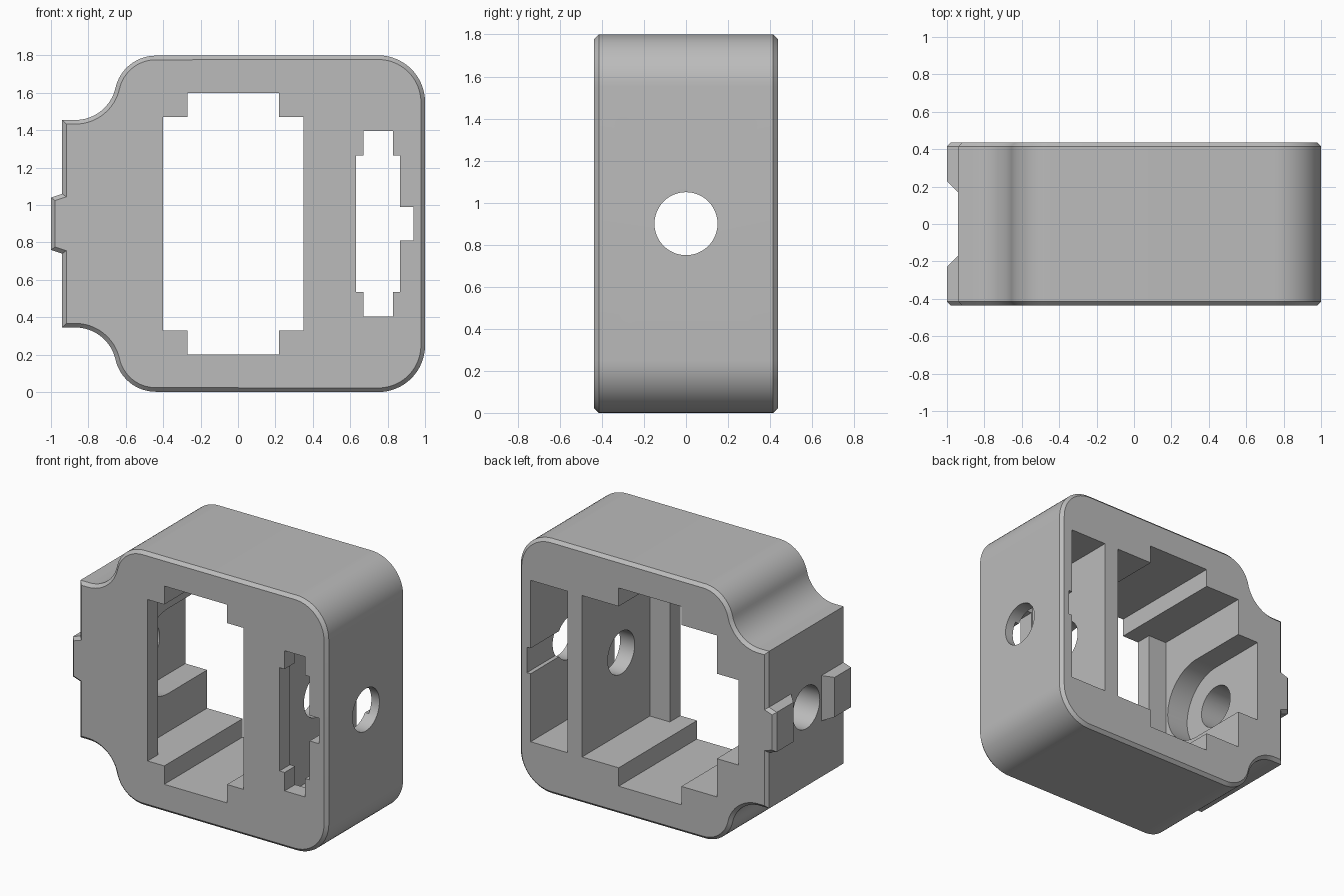
import bpy, bmesh
from math import sin, cos, pi, radians, atan2, hypot

cube = bpy.data.objects.get("Cube")
if cube:
    bpy.data.objects.remove(cube, do_unlink=True)

grey = bpy.data.materials.new("plain grey")
grey.use_nodes = True
grey.diffuse_color = (0.5, 0.5, 0.5, 1)
grey.node_tree.nodes["Principled BSDF"].inputs["Base Color"].default_value = (0.5, 0.5, 0.5, 1)

HALF = 0.437      # half depth of the block
MID = 0.9         # height of the symmetry plane
PLATE = -0.32     # back of the front plate
FAR = 0.7         # safely outside the block


def arc(cx, cz, r, a0, a1, n=16):
    return [(cx + r * cos(radians(a0 + (a1 - a0) * i / n)),
             cz + r * sin(radians(a0 + (a1 - a0) * i / n))) for i in range(n + 1)]


def prism(name, points, axis, lo, hi, chamfer=0):
    """Extrude a 2D outline along an axis, optionally chamfering both ends."""
    place = {"x": lambda u, v, t: (t, u, v),
             "y": lambda u, v, t: (u, t, v),
             "z": lambda u, v, t: (u, v, t)}[axis]
    bm = bmesh.new()
    a = [bm.verts.new(place(u, v, lo)) for u, v in points]
    b = [bm.verts.new(place(u, v, hi)) for u, v in points]
    caps = [bm.faces.new(a), bm.faces.new(b[::-1])]
    n = len(points)
    for i in range(n):
        j = (i + 1) % n
        bm.faces.new((a[i], b[i], b[j], a[j]))
    bmesh.ops.recalc_face_normals(bm, faces=bm.faces[:])
    if chamfer:
        rims = [e for f in caps for e in f.edges]
        bmesh.ops.bevel(bm, geom=rims, offset=chamfer, segments=1,
                        profile=0.5, affect="EDGES")
    mesh = bpy.data.meshes.new(name)
    bm.to_mesh(mesh)
    bm.free()
    mesh.materials.append(grey)
    obj = bpy.data.objects.new(name, mesh)
    bpy.context.scene.collection.objects.link(obj)
    return obj


cutters = []


def cut(name, points, axis, lo, hi):
    cutter = prism(name, points, axis, lo, hi)
    cutter.hide_render = True
    cutters.append(cutter)


def cut_box(name, x0, x1, half_height, y0, y1):
    """Window through the depth, centred on the symmetry plane."""
    z0, z1 = MID - half_height, MID + half_height
    cut(name, [(x0, z0), (x1, z0), (x1, z1), (x0, z1)], "y", y0, y1)


# Upper half outline: rounded right corner, S-shaped left shoulder, latch bump
shoulder = (-0.44, 1.578)
hollow = (-0.87, 1.675)
dx, dz = hollow[0] - shoulder[0], hollow[1] - shoulder[1]
turn = atan2(dz, dx) * 180 / pi
radius = hypot(dx, dz) / 2
upper = arc(0.75, 1.55, 0.25, 0, 90)
upper += arc(*shoulder, radius, 90, turn)
upper += arc(*hollow, radius, turn - 180, -90)[1:]
upper += [(-0.94, hollow[1] - radius), (-0.94, 1.06), (-1, 1.04)]
lower = [(x, 2 * MID - z) for x, z in reversed(upper)]
# Pin the shoulder top to the block height
top = max(z for x, z in upper)
body = prism("housing_body", upper + lower, "y", -HALF, HALF, 0.022)

# Gap splitting the latch bump into two tabs
cut("latch_gap", [(-0.94, -0.17), (-0.94, 0.17), (-1.06, 0.29), (-1.06, -0.29)],
    "z", 0.6, 1.2)

# Main chamber: stepped window, wider behind the front plate
cut_box("main_window", -0.4, 0.35, 0.57, -FAR, -0.2)
cut_box("main_cavity", -0.547, 0.506, 0.57, PLATE, FAR)
cut_box("main_channel", -0.27, 0.22, 0.7, -FAR, FAR)

# Side slot: stepped window, wider behind the front plate
cut_box("slot_window", 0.63, 0.865, 0.365, -FAR, -0.2)
cut_box("slot_window_tall", 0.67, 0.83, 0.495, -FAR, -0.2)
cut_box("slot_cavity", 0.62, 0.908, 0.57, PLATE, FAR)
cut_box("slot_notch", 0.75, 0.937, 0.09, -FAR, FAR)

# U-shaped pocket in the left wall, open to the back
cut("round_pocket", [(FAR, MID + 0.3)] + arc(0, MID, 0.3, 90, 270, 32) + [(FAR, MID - 0.3)],
    "x", -0.717, -0.45)

# Cross bore through every wall
cut("cross_bore", arc(0, MID, 0.15, 0, 352.5, 47), "x", -1.2, 1.2)

# Carve the body, then discard the cutters
for cutter in cutters:
    mod = body.modifiers.new(cutter.name, "BOOLEAN")
    mod.operation = "DIFFERENCE"
    mod.solver = "EXACT"
    mod.object = cutter
bpy.context.view_layer.update()
graph = bpy.context.evaluated_depsgraph_get()
carved = bpy.data.meshes.new_from_object(body.evaluated_get(graph))
body.modifiers.clear()
body.data = carved
for cutter in cutters:
    bpy.data.objects.remove(cutter, do_unlink=True)

for obj in bpy.context.selected_objects:
    obj.select_set(False)
body.select_set(True)
bpy.context.view_layer.objects.active = body
bpy.ops.object.shade_smooth_by_angle(angle=radians(25))
